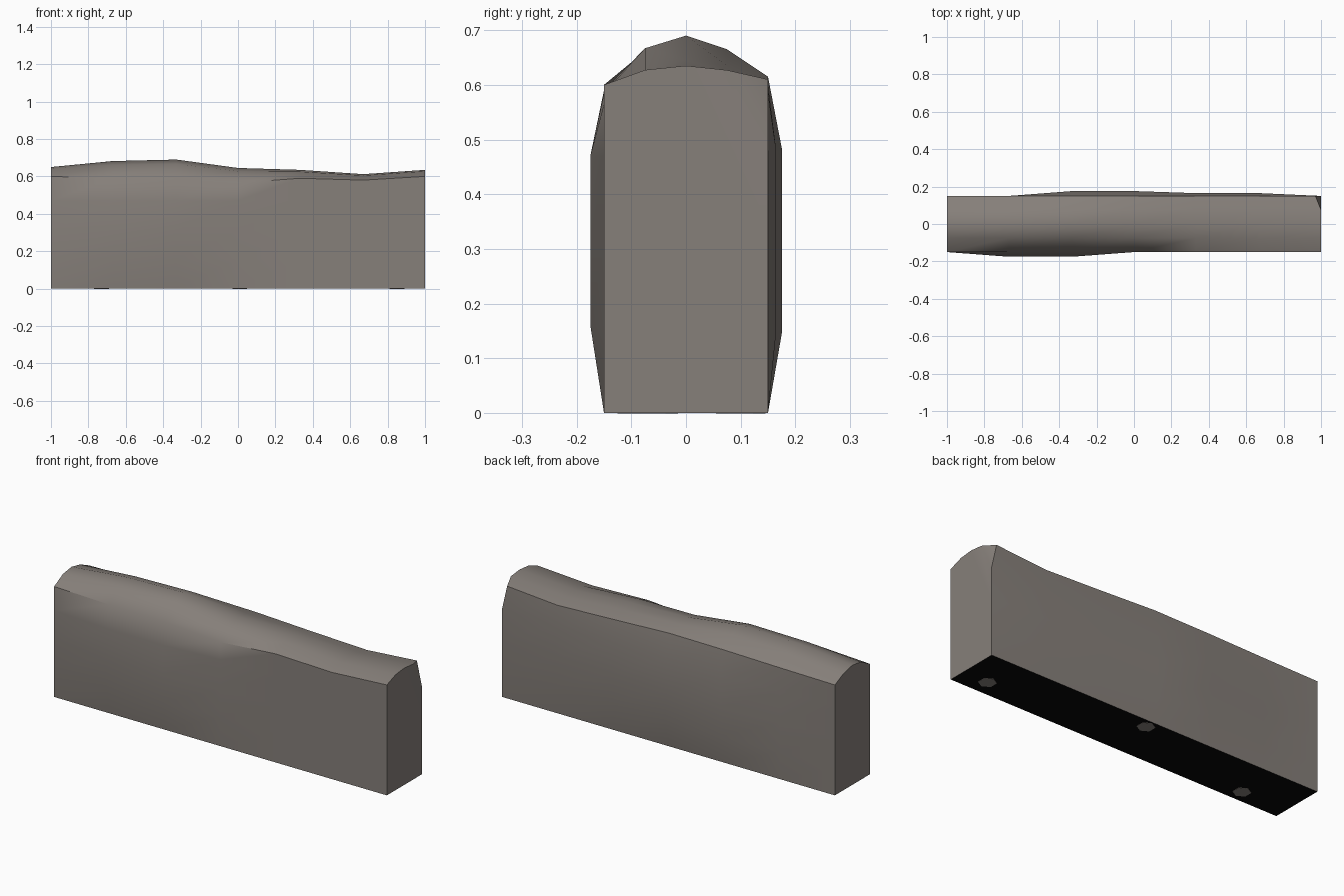
import bpy, bmesh, math

if "Cube" in bpy.data.objects:
    bpy.data.objects.remove(bpy.data.objects["Cube"])


def material(name, rgb):
    m = bpy.data.materials.new(name)
    m.diffuse_color = (*rgb, 1)
    m.use_nodes = True
    m.node_tree.nodes["Principled BSDF"].inputs["Base Color"].default_value = m.diffuse_color
    return m


stone = material("grey stone", (0.24, 0.215, 0.195))
black = material("black underside", (0.002, 0.002, 0.002))

# Stations along the wall: x, front shoulder z, ridge z, back shoulder z, front bulge, back bulge
stations = [
    (-1.00, 0.600, 0.650, 0.600, 0.000, 0.000),
    (-0.67, 0.590, 0.682, 0.605, 0.025, 0.000),
    (-0.33, 0.585, 0.690, 0.612, 0.025, 0.026),
    (0.00, 0.565, 0.645, 0.615, 0.000, 0.026),
    (0.33, 0.590, 0.635, 0.600, 0.000, 0.015),
    (0.67, 0.580, 0.612, 0.587, 0.000, 0.015),
    (1.00, 0.600, 0.635, 0.610, 0.000, 0.000),
]


def section(x, fz, rz, bz, fb, bb):
    """Closed cross-section, front foot over the ridge to the back foot."""
    pts = [(x, -0.15, 0)]
    pts += [(x, -0.15 - fb, z) for z in (0.16, 0.31, 0.47)]
    pts += [(x, -0.15, fz)]
    pts += [(x, -0.075, fz + (rz - fz) * 0.78), (x, 0, rz), (x, 0.075, bz + (rz - bz) * 0.68)]
    # The back shoulder is chipped in at the right end
    pts += [(0.97 if x == 1 else x, 0.15, bz)]
    pts += [(x, 0.15 + bb, z) for z in (0.48, 0.31, 0.15)]
    pts += [(x, 0.15, 0)]
    return pts


# Wall body: sections skinned along x, black underside
bm = bmesh.new()
rings = [[bm.verts.new(p) for p in section(*s)] for s in stations]
n = len(rings[0])
for a, b in zip(rings, rings[1:]):
    for i in range(n):
        j = (i + 1) % n
        f = bm.faces.new((a[i], a[j], b[j], b[i]))
        f.material_index = 1 if i == n - 1 else 0
bm.faces.new(rings[0])
# Right end: flat face plus the chipped corner triangle
r = rings[-1]
bm.faces.new(r[:8] + r[9:])
bm.faces.new((r[7], r[8], r[9]))
bmesh.ops.recalc_face_normals(bm, faces=bm.faces)
me = bpy.data.meshes.new("stone_wall")
bm.to_mesh(me)
bm.free()
me.materials.append(stone)
me.materials.append(black)
wall = bpy.data.objects.new("stone_wall", me)
bpy.context.collection.objects.link(wall)
bpy.context.view_layer.objects.active = wall
wall.select_set(True)
bpy.ops.object.shade_smooth_by_angle(angle=math.radians(40))

# Small stone patches showing through the underside
for i, (x, y) in enumerate([(0.85, -0.06), (0.01, 0.10), (-0.73, -0.08)]):
    bpy.ops.mesh.primitive_cylinder_add(vertices=6, radius=0.045, depth=0.003,
                                        location=(x, y, 0.0005))
    patch = bpy.context.object
    patch.name = f"underside_patch_{i + 1}"
    patch.data.materials.append(stone)
